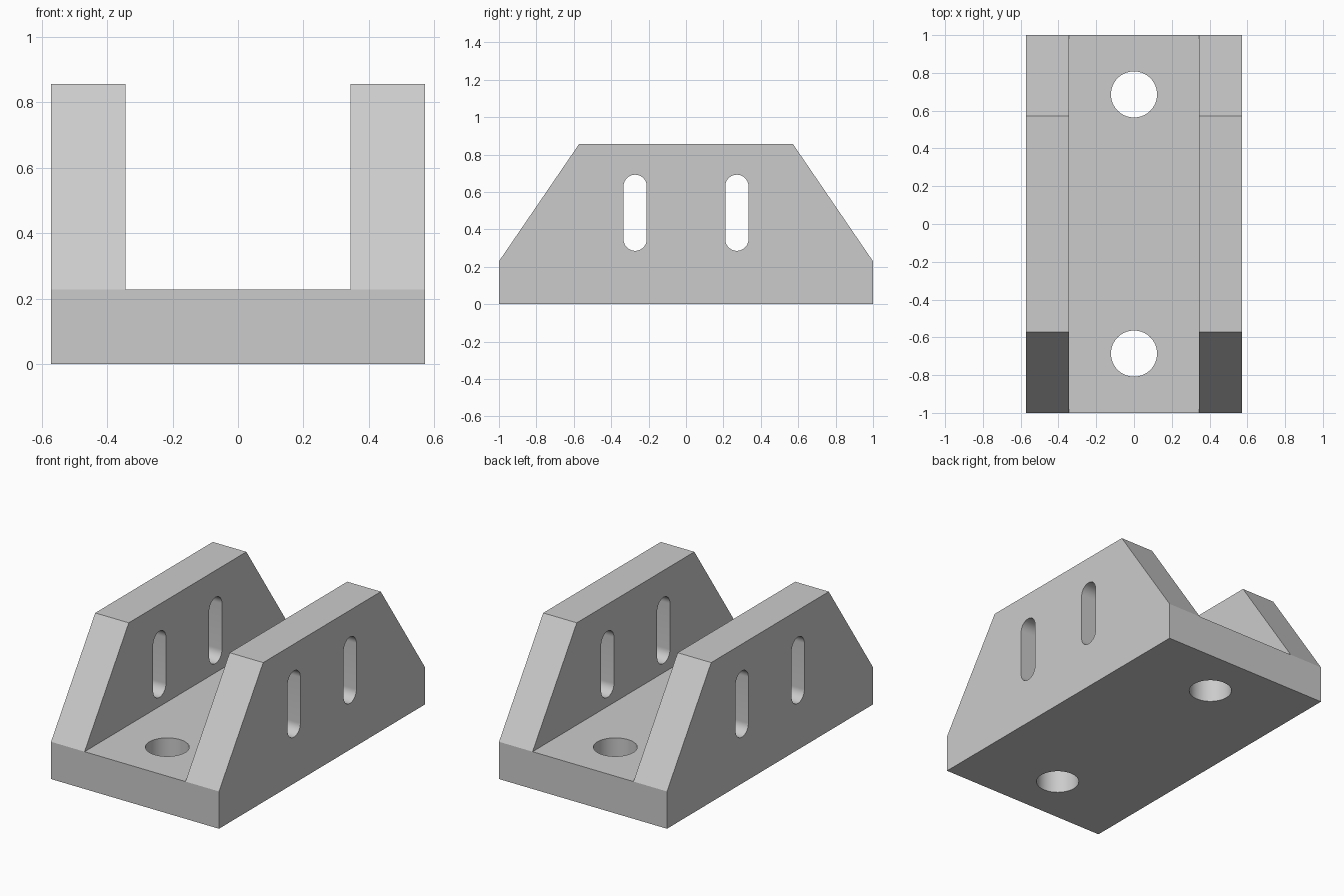
import bpy, bmesh, math
from mathutils import Vector

cube = bpy.data.objects.get("Cube")
if cube:
    bpy.data.objects.remove(cube, do_unlink=True)

HALF_WIDTH, INNER, BASE, TOP = 0.571, 0.343, 0.229, 0.857
HALF_LENGTH, HALF_TOP = 1.0, 0.571
HOLE_Y, HOLE_R = 0.686, 0.122
SLOT_Y, SLOT_R, SLOT_LOW, SLOT_HIGH = 0.272, 0.062, 0.285, 0.692

grey = bpy.data.materials.new("light grey metal")
grey.use_nodes = True
colour = (0.6, 0.6, 0.6, 1)
grey.diffuse_color = colour
grey.node_tree.nodes["Principled BSDF"].inputs["Base Color"].default_value = colour


def add_object(name, bm):
    bmesh.ops.recalc_face_normals(bm, faces=bm.faces)
    mesh = bpy.data.meshes.new(name)
    bm.to_mesh(mesh)
    bm.free()
    mesh.materials.append(grey)
    obj = bpy.data.objects.new(name, mesh)
    bpy.context.collection.objects.link(obj)
    return obj


def prism(name, outline, depth):
    """Extrude a closed outline along a vector."""
    bm = bmesh.new()
    face = bm.faces.new([bm.verts.new(p) for p in outline])
    moved = bmesh.ops.extrude_face_region(bm, geom=[face])["geom"]
    verts = [v for v in moved if isinstance(v, bmesh.types.BMVert)]
    bmesh.ops.translate(bm, verts=verts, vec=depth)
    return add_object(name, bm)


# Channel body: U section whose side walls slope in at both ends
section = [(-HALF_WIDTH, 0), (HALF_WIDTH, 0), (HALF_WIDTH, BASE), (HALF_WIDTH, TOP),
           (INNER, TOP), (INNER, BASE), (-INNER, BASE), (-INNER, TOP),
           (-HALF_WIDTH, TOP), (-HALF_WIDTH, BASE)]
bm = bmesh.new()
ends = []
for side in (-1, 1):
    loop = [bm.verts.new((x, side * (HALF_TOP if z == TOP else HALF_LENGTH), z))
            for x, z in section]
    for ids in ((0, 1, 2, 5, 6, 9), (2, 3, 4, 5), (6, 7, 8, 9)):
        bm.faces.new([loop[i] for i in ids])
    ends.append(loop)
front, back = ends
for i in range(len(section)):
    j = (i + 1) % len(section)
    bm.faces.new((front[i], front[j], back[j], back[i]))
# Merge the flat outer sides into single faces
bmesh.ops.dissolve_limit(bm, angle_limit=0.01, verts=bm.verts, edges=bm.edges)
body = add_object("channel_bracket", bm)

# Cutters: mounting holes through the base, slots through both walls
cutters = []
for side in (-1, 1):
    ring = [2 * math.pi * k / 64 for k in range(64)]
    hole = [(HOLE_R * math.cos(a), side * HOLE_Y + HOLE_R * math.sin(a), -0.1) for a in ring]
    cutters.append(prism("mounting_hole_cutter", hole, Vector((0, 0, 0.5))))
    slot = []
    for start, z in ((0, SLOT_HIGH - SLOT_R), (math.pi, SLOT_LOW + SLOT_R)):
        for k in range(25):
            a = start + math.pi * k / 24
            slot.append((-1, side * SLOT_Y + SLOT_R * math.cos(a), z + SLOT_R * math.sin(a)))
    cutters.append(prism("slot_cutter", slot, Vector((2, 0, 0))))

bpy.ops.object.select_all(action="DESELECT")
body.select_set(True)
bpy.context.view_layer.objects.active = body
for cutter in cutters:
    cutter.hide_render = True
    cut = body.modifiers.new("cut", "BOOLEAN")
    cut.operation = "DIFFERENCE"
    cut.solver = "EXACT"
    cut.object = cutter
    bpy.ops.object.modifier_apply(modifier=cut.name)
    bpy.data.objects.remove(cutter, do_unlink=True)

bpy.ops.object.shade_smooth_by_angle(angle=math.radians(30))
